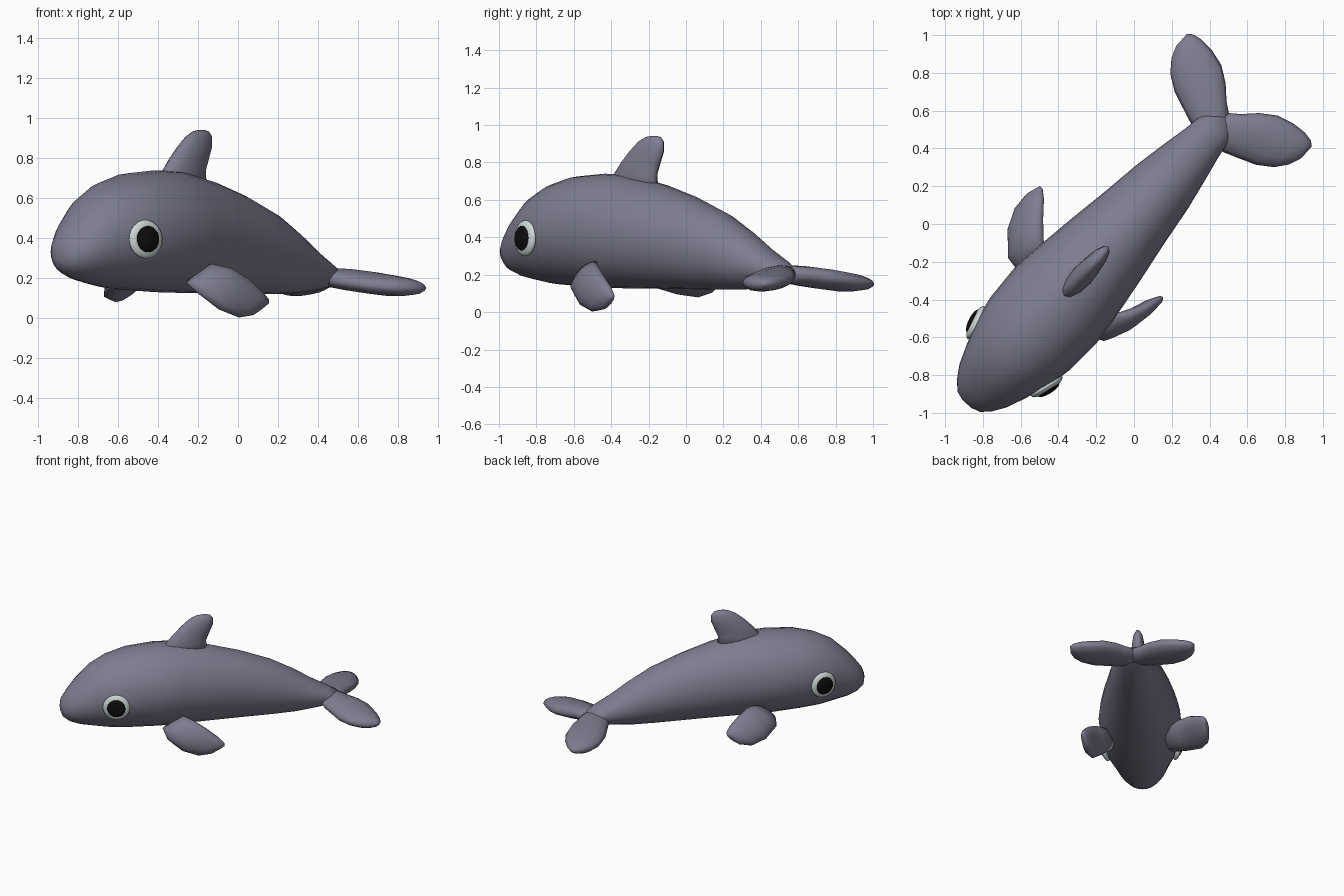
import bpy, bmesh, math
from mathutils import Vector, Matrix

cube = bpy.data.objects.get("Cube")
if cube:
    bpy.data.objects.remove(cube, do_unlink=True)

# The animal is built along y (nose at -y), then turned to swim diagonally
PLACE = Matrix.Rotation(math.radians(-42), 4, 'Z') @ Matrix.Translation((-0.02, 0, 0))


def make_material(name, colour):
    material = bpy.data.materials.new(name)
    material.use_nodes = True
    material.diffuse_color = (*colour, 1)
    shader = material.node_tree.nodes["Principled BSDF"]
    shader.inputs["Base Color"].default_value = (*colour, 1)
    shader.inputs["Roughness"].default_value = 0.7
    return material


skin = make_material("slate grey skin", (0.21, 0.205, 0.28))
eye_white = make_material("pale eye white", (0.62, 0.68, 0.68))
pupil_black = make_material("pupil black", (0.004, 0.004, 0.004))


def finish(name, bm, material, extra=Matrix()):
    """Place a bmesh in the scene as a smooth shaded object."""
    bm.transform(PLACE @ extra)
    bmesh.ops.recalc_face_normals(bm, faces=bm.faces[:])
    for face in bm.faces:
        face.smooth = True
    mesh = bpy.data.meshes.new(name)
    bm.to_mesh(mesh)
    bm.free()
    mesh.materials.append(material)
    obj = bpy.data.objects.new(name, mesh)
    bpy.context.scene.collection.objects.link(obj)
    return obj


def loft(name, sections, sides, extra=Matrix()):
    """Skin elliptical sections, each given as centre and two half axes."""
    bm = bmesh.new()
    rings = []
    for centre, a, b in sections:
        ring = []
        for i in range(sides):
            angle = math.tau * i / sides
            ring.append(bm.verts.new(centre + a * math.cos(angle) + b * math.sin(angle)))
        rings.append(ring)
    for low, high in zip(rings, rings[1:]):
        for i in range(sides):
            j = (i + 1) % sides
            bm.faces.new((low[i], low[j], high[j], high[i]))
    # Close both ends with a fan around a centre point
    for ring, section in ((rings[0], sections[0]), (rings[-1], sections[-1])):
        hub = bm.verts.new(section[0])
        for i in range(sides):
            bm.faces.new((ring[i], ring[(i + 1) % sides], hub))
    return finish(name, bm, skin, extra)


def blade(name, spans, extra=Matrix()):
    """Loft a fin from leading edge, trailing edge and thickness vectors."""
    sections = [((p + q) / 2, (q - p) / 2, t) for p, q, t in spans]
    return loft(name, sections, 12, extra)


# Body: position along the axis, half width, underside, back
body_profile = [
    (-1.3, .03, .29, .35), (-1.285, .08, .25, .39), (-1.24, .125, .215, .45),
    (-1.17, .17, .19, .53), (-1.07, .21, .17, .625), (-.95, .255, .15, .685),
    (-.8, .285, .14, .725), (-.6, .295, .13, .74), (-.45, .28, .127, .735),
    (-.2, .245, .125, .685), (.02, .21, .122, .62), (.25, .178, .12, .53),
    (.42, .145, .122, .435), (.55, .118, .135, .35), (.66, .1, .15, .285),
    (.74, .06, .17, .24),
]
loft("body", [(Vector((0, y, (low + top) / 2)), Vector((width, 0, 0)),
               Vector((0, 0, (top - low) / 2)))
              for y, width, low, top in body_profile], 28)

# Dorsal fin: height, leading edge, trailing edge, half thickness
dorsal_profile = [
    (.62, -.56, -.22, .06), (.74, -.53, -.23, .058), (.8, -.48, -.205, .053),
    (.86, -.42, -.18, .046), (.91, -.36, -.18, .036), (.935, -.31, -.2, .02),
    (.942, -.27, -.23, .008),
]
blade("dorsal_fin", [(Vector((0, front, z)), Vector((0, back, z)), Vector((t, 0, 0)))
                     for z, front, back, t in dorsal_profile])

# Pectoral fin: offset, upper edge (y, z), lower edge (y, z), half thickness
pectoral_profile = [
    (.22, -.45, .27, -.6, .18, .045), (.29, -.38, .25, -.58, .12, .05),
    (.335, -.3, .2, -.48, .04, .046), (.36, -.22, .135, -.37, .003, .038),
    (.375, -.185, .095, -.28, .015, .024), (.378, -.185, .075, -.24, .035, .01),
]
pectoral = [(Vector((x + .015, uy, uz)), Vector((x, ly, lz)), Vector((t, 0, t / 3)))
            for x, uy, uz, ly, lz, t in pectoral_profile]
blade("left_pectoral_fin", pectoral)

# The right fin is the mirrored left one, swung outward about its root
pivot = Matrix.Translation((.25, 0, .22))
swing = (pivot @ Matrix.Rotation(math.radians(-35), 4, 'Y')
         @ Matrix.Diagonal((1.15, 1, 1.15, 1)) @ pivot.inverted())
mirror = Matrix.Diagonal((-1, 1, 1, 1))
blade("right_pectoral_fin", pectoral, mirror @ swing)

# Tail flukes: offset, leading edge, trailing edge, height, half thickness
fluke_profile = [
    (-.03, .6, .75, .205, .045), (.05, .59, .81, .2, .05), (.12, .6, .88, .19, .055),
    (.2, .63, .935, .178, .056), (.29, .665, .96, .165, .054), (.37, .72, .965, .157, .047),
    (.42, .785, .955, .152, .035), (.445, .85, .935, .15, .018),
]
fluke = [(Vector((x, front, z)), Vector((x, back, z)), Vector((0, 0, t)))
         for x, front, back, z, t in fluke_profile]

# Eyes: flattened domes following the cheek
def dome(name, radius, depth, lift, material, extra):
    bm = bmesh.new()
    bmesh.ops.create_uvsphere(bm, u_segments=24, v_segments=12, radius=1)
    shape = Matrix.Translation((0, 0, lift)) @ Matrix.Diagonal((radius, radius, depth, 1))
    finish(name, bm, material, extra @ shape)


outward = Vector((.96, -.27, .02)).to_track_quat('Z', 'Y').to_matrix().to_4x4()
socket = Matrix.Translation((.252, -.948, .395)) @ outward
for side, flip in (("left", Matrix()), ("right", mirror)):
    blade(side + "_tail_fluke", fluke, flip)
    dome(side + "_eye", .097, .03, 0, eye_white, flip @ socket)
    dome(side + "_pupil", .067, .022, .019, pupil_black, flip @ socket)
